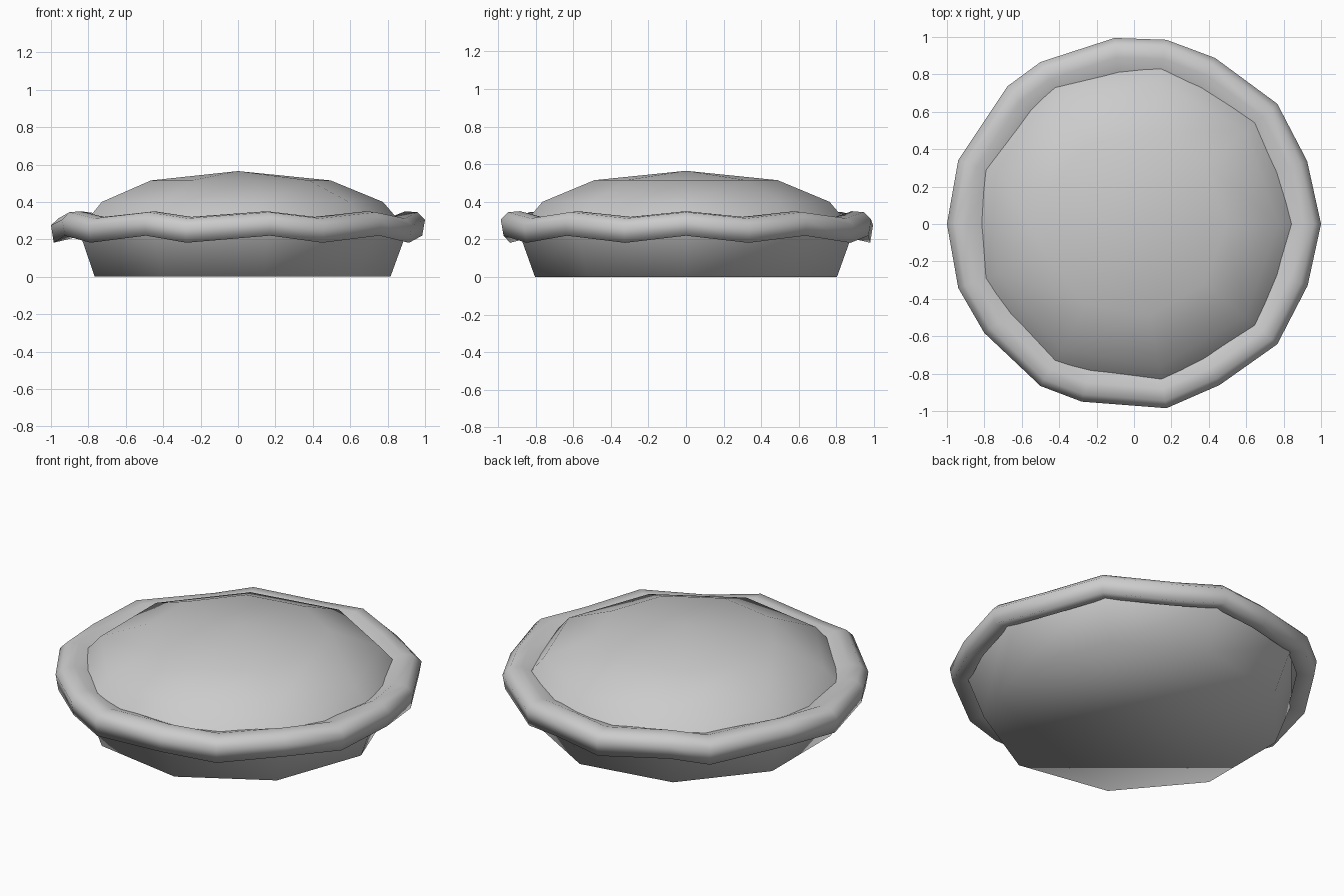
import bpy, bmesh
from math import radians, cos, sin

if "Cube" in bpy.data.objects:
    bpy.data.objects.remove(bpy.data.objects["Cube"])


def finish(name, bm):
    bmesh.ops.recalc_face_normals(bm, faces=bm.faces[:])
    mesh = bpy.data.meshes.new(name)
    bm.to_mesh(mesh)
    bm.free()
    for p in mesh.polygons:
        p.use_smooth = True
    obj = bpy.data.objects.new(name, mesh)
    bpy.context.collection.objects.link(obj)
    return obj


def bridge(bm, a, b):
    n = len(a)
    for i in range(n):
        j = (i + 1) % n
        bm.faces.new((a[i], a[j], b[j], b[i]))


def ring(bm, angles, radii, heights):
    return [bm.verts.new((r * cos(radians(a)), r * sin(radians(a)), z))
            for a, r, z in zip(angles, radii, heights)]


nine = [40 * i for i in range(9)]


def nine_ring(bm, r, z):
    return ring(bm, nine, [r] * 9, [z] * 9)


# Tapered base with a flat bottom
bm = bmesh.new()
low = nine_ring(bm, 0.815, 0.0)
top = nine_ring(bm, 0.91, 0.26)
bridge(bm, low, top)
bm.faces.new(low)
finish("pie_base", bm)

# Domed top crust
bm = bmesh.new()
rings = [nine_ring(bm, r, z) for r, z in ((0.87, 0.29), (0.775, 0.40), (0.495, 0.515))]
for a, b in zip(rings, rings[1:]):
    bridge(bm, a, b)
apex = bm.verts.new((0, 0, 0.565))
for i in range(9):
    bm.faces.new((rings[-1][i], rings[-1][(i + 1) % 9], apex))
finish("pie_top", bm)

# Wavy crust rim: alternating crests and slightly uneven dips
dips = [(20, 0.985), (64, 0.988), (96, 1.0), (132.6, 1.0), (180, 1.0),
        (216, 0.99), (253.6, 0.99), (298, 0.975), (340.5, 0.985)]
angles, scale, dip = [], [], []
for crest, (a, s) in zip(nine, dips):
    angles += [crest, a]
    scale += [1.0, s]
    dip += [0, 1]
# radius, crest height, dip height
section = [(0.80, 0.30, 0.29), (0.895, 0.35, 0.32), (0.96, 0.345, 0.312),
           (1.0, 0.305, 0.275), (0.985, 0.22, 0.182), (0.89, 0.235, 0.205)]
bm = bmesh.new()
rings = [ring(bm, angles, [r * s for s in scale], [zd if d else zc for d in dip])
         for r, zc, zd in section]
for a, b in zip(rings, rings[1:]):
    bridge(bm, a, b)
finish("crust_rim", bm)
